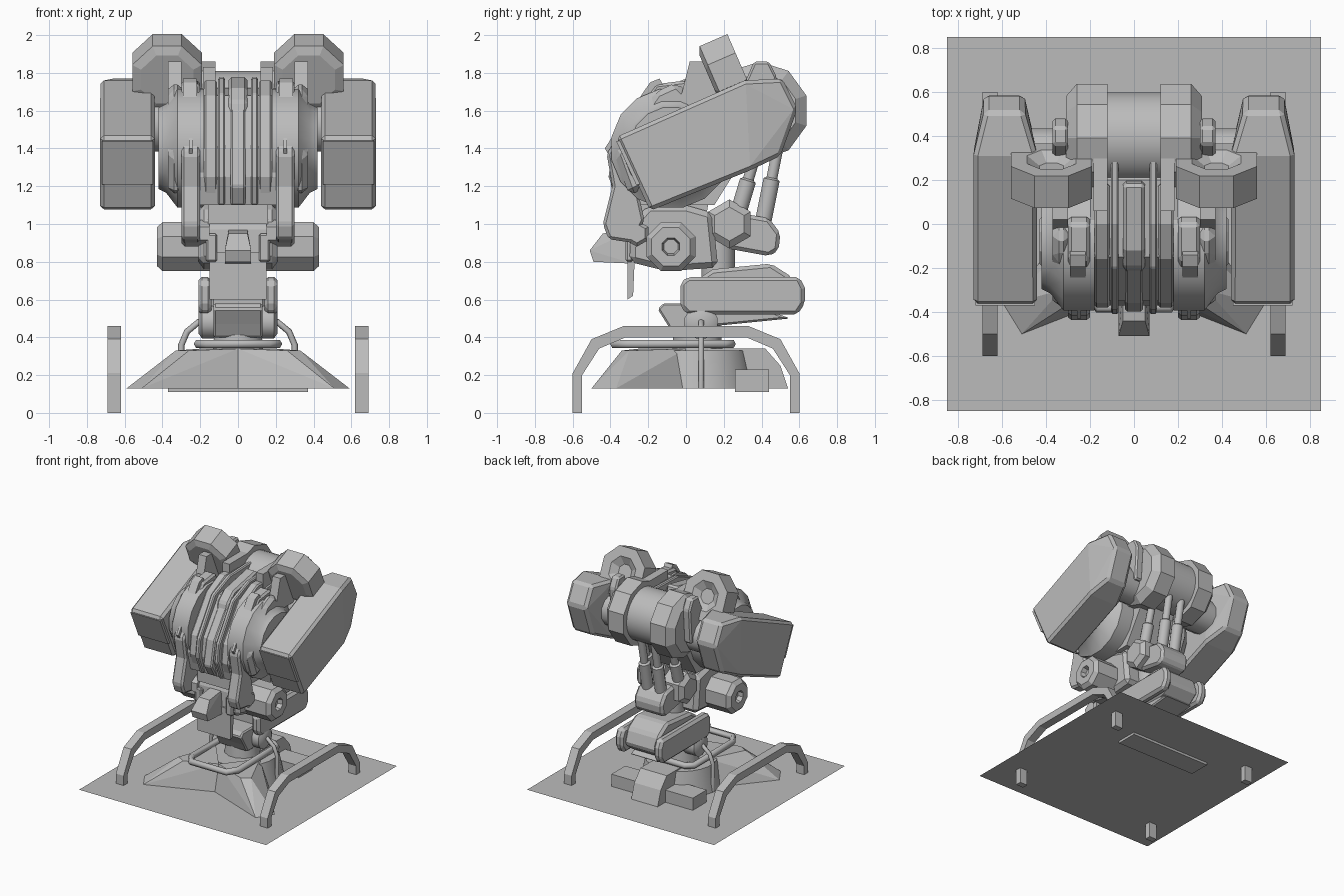
import bpy
import bmesh
from math import cos, sin, pi, radians
from mathutils import Vector

if "Cube" in bpy.data.objects:
    bpy.data.objects.remove(bpy.data.objects["Cube"], do_unlink=True)

# single painted-metal colour
grey = bpy.data.materials.new("plain grey metal")
grey.use_nodes = True
grey.diffuse_color = (.5, .5, .5, 1)
grey.node_tree.nodes["Principled BSDF"].inputs["Base Color"].default_value = (.5, .5, .5, 1)


def finish(bm, name, mirror=False, bevel=0, smooth=False):
    """Turn a bmesh into a finished object with optional mirror and bevel."""
    bmesh.ops.remove_doubles(bm, verts=bm.verts, dist=.0001)
    bmesh.ops.recalc_face_normals(bm, faces=bm.faces)
    mesh = bpy.data.meshes.new(name)
    bm.to_mesh(mesh)
    bm.free()
    mesh.materials.append(grey)
    part = bpy.data.objects.new(name, mesh)
    bpy.context.collection.objects.link(part)
    if bevel:
        modifier = part.modifiers.new("edge bevel", "BEVEL")
        modifier.width = bevel
        modifier.segments = 1
        modifier.limit_method = "ANGLE"
    if mirror:
        part.modifiers.new("mirror", "MIRROR")
    if smooth:
        bpy.ops.object.select_all(action="DESELECT")
        part.select_set(True)
        bpy.context.view_layer.objects.active = part
        bpy.ops.object.shade_smooth_by_angle(angle=radians(40))
    return part


def slab(name, profile, inner, outer, mirror=True, bevel=0):
    """Extrude a (y, z) profile sideways from inner x to outer x."""
    bm = bmesh.new()
    face = bm.faces.new([bm.verts.new((inner, y, z)) for y, z in profile])
    grown = bmesh.ops.extrude_face_region(bm, geom=[face])["geom"]
    moved = [item for item in grown if isinstance(item, bmesh.types.BMVert)]
    bmesh.ops.translate(bm, verts=moved, vec=(outer - inner, 0, 0))
    return finish(bm, name, mirror, bevel)


def middle(name, profile, half, bevel=0):
    """Extrude a (y, z) profile across the centre line."""
    return slab(name, profile, -half, half, False, bevel)


def hull(name, points, mirror=False, bevel=0):
    """Convex block around a few corner points."""
    bm = bmesh.new()
    for point in points:
        bm.verts.new(point)
    bmesh.ops.convex_hull(bm, input=bm.verts)
    bmesh.ops.dissolve_limit(bm, angle_limit=radians(2), verts=bm.verts, edges=bm.edges)
    return finish(bm, name, mirror, bevel)


def box(y_min, y_max, z_min, z_max):
    return [(y_min, z_min), (y_max, z_min), (y_max, z_max), (y_min, z_max)]


def lathe(name, outline, centre, sides=8, axis=(1, 0, 0), mirror=True, smooth=False):
    """Spin an outline of (distance, radius) pairs around an axis."""
    bm = bmesh.new()
    turn = Vector(axis).to_track_quat("X", "Z")
    rings = []
    for along, radius in outline:
        ring = []
        for step in range(sides):
            angle = (step + .5) * 2 * pi / sides
            spot = Vector((along, radius * cos(angle), radius * sin(angle)))
            ring.append(bm.verts.new(turn @ spot + Vector(centre)))
        rings.append(ring)
    for low, high in zip(rings, rings[1:]):
        for step in range(sides):
            after = (step + 1) % sides
            bm.faces.new((low[step], low[after], high[after], high[step]))
    bm.faces.new(rings[0])
    bm.faces.new(rings[-1])
    return finish(bm, name, mirror, smooth=smooth)


def tube(name, points, radius, mirror=False, closed=False):
    """Round tube along a path."""
    curve = bpy.data.curves.new(name, "CURVE")
    curve.dimensions = "3D"
    curve.bevel_depth = radius
    curve.bevel_resolution = 1
    spline = curve.splines.new("POLY")
    spline.points.add(len(points) - 1)
    for target, point in zip(spline.points, points):
        target.co = (*point, 1)
    spline.use_cyclic_u = closed
    curve.materials.append(grey)
    part = bpy.data.objects.new(name, curve)
    bpy.context.collection.objects.link(part)
    if mirror:
        part.modifiers.new("mirror", "MIRROR")


# ground sheet
bm = bmesh.new()
bmesh.ops.create_grid(bm, x_segments=1, y_segments=1, size=.85)
bmesh.ops.translate(bm, verts=bm.verts, vec=(0, 0, .13))
finish(bm, "ground_sheet")

# side rails standing on the floor
half_outer = [(.6, 0), (.6, .21), (.5, .39), (.33, .46)]
half_inner = [(.32, .4), (.46, .34), (.55, .2), (.55, 0)]
slab("side_rail", [(-y, z) for y, z in half_outer] + half_outer[::-1]
     + half_inner[::-1] + [(-y, z) for y, z in half_inner], .62, .69)

# splayed base
lathe("base_core", [(0, .31), (.2, .27)], (0, .06, .13), 24, (0, 0, 1), False, True)
hull("base_front_foot", [(.59, -.37, .13), (.51, -.5, .13), (.3, -.02, .13), (0, -.3, .13),
                         (.33, -.3, .33), (.26, -.34, .33), (.2, 0, .34), (0, -.25, .34)], True)
middle("base_rear_lobe", [(0, .13), (.54, .13), (.5, .25), (.42, .34), (0, .34)], .12)
middle("base_rear_box", box(.26, .44, .11, .23), .37)
tube("base_ring", [(x * sx, y, .365) for sx, pairs in (
    (1, [(.16, -.38), (.21, -.3), (.21, .2), (.16, .24)]),
    (-1, [(.16, .24), (.21, .2), (.21, -.3), (.16, -.38)])) for x, y in pairs], .025, closed=True)
tube("base_hose", [(.3, .08, .13), (.3, .36, .37), (.3, .09, .37), (.26, .09, .45),
                   (.2, .09, .48), (.1, .09, .48)][:1] + [
    (.3, .08, .36), (.27, .08, .43), (.21, .08, .48), (.1, .08, .48)], .017, True)

# lower joint and rear swing links
lathe("pedestal", [(0, .14), (.25, .12)], (0, .06, .3), 12, (0, 0, 1), False, True)
middle("lower_joint", [(-.15, .55), (-.12, .58), (.1, .58), (.34, .58), (.55, .5), (.15, .46),
                       (.02, .4), (-.06, .4), (-.1, .47)], .13, .01)
lathe("lower_joint_cap", [(0, .09), (.19, .09), (.21, .06)], (0, .08, .48), 12, smooth=True)
slab("swing_link", [(-.03, .56), (.01, .52), (.59, .52), (.63, .58), (.63, .66), (.6, .72),
                    (.01, .72), (-.03, .69)], .14, .21, bevel=.02)
middle("swing_core", [(.05, .7), (.14, .76), (.45, .79), (.56, .72), (.6, .6), (.5, .52), (.05, .54)],
       .15, .02)
lathe("waist_post", [(0, .09), (.4, .09)], (0, .17, .6), 16, (0, 0, 1), False, True)

# waist with hip drums
middle("waist", [(-.3, .8), (-.1, .75), (.17, .77), (.14, 1.06), (0, 1.1), (-.2, 1.1), (-.29, 1)],
       .21, .03)
middle("front_apron", [(-.31, .6), (-.28, .62), (-.27, .85), (-.31, .85)], .15)
middle("waist_neck", [(-.3, 1), (.1, 1), (.15, 1.3), (-.3, 1.3)], .16)
lathe("hip_drum", [(.15, .14), (.4, .14), (.43, .11), (.43, .05), (.39, .04)], (0, -.08, .88))
hull("nose_block", [(x * side, y, z) for side in (1, -1) for x, y, z in (
    (.07, -.51, .86), (.07, -.49, .8), (.05, -.44, .95), (.07, -.28, .79), (.05, -.28, .97))])
slab("waist_vent", box(-.32, -.28, .8, .95), .11, .17, bevel=.01)
lathe("plate_pivot", [(.15, .07), (.28, .07), (.3, .05)], (0, -.26, .95), 6)

# back joint and pistons
lathe("back_joint", [(.02, .13), (.17, .13), (.2, .09)], (0, .23, 1), 6)
middle("back_block", [(.22, .87), (.44, .83), (.49, .86), (.5, .95), (.44, 1.03), (.22, 1.07)], .13, .02)
for name, x, y, lean in (("outer_piston", .13, .25, .3), ("inner_piston", .06, .4, .2)):
    lathe(name, [(0, .045), (.27, .045), (.28, .03), (.55, .03)], (x, y, .97), 12,
          (0, lean, 1), smooth=True)

# torso core and layered ribs
middle("torso_core", [(-.33, 1.1), (-.37, 1.25), (-.35, 1.4), (-.15, 1.68), (.2, 1.72), (.4, 1.5),
                      (.15, 1.1)], .2)
slab("outer_rib", [(-.33, 1.12), (-.38, 1.25), (-.36, 1.4), (-.16, 1.68), (0, 1.76), (.18, 1.76),
                   (.2, 1.4), (0, 1.1)], .11, .18, bevel=.01)
slab("inner_rib", [(-.35, 1.1), (-.41, 1.25), (-.39, 1.4), (-.2, 1.69), (0, 1.77), (.31, 1.78),
                   (.2, 1.4), (0, 1.1)], .07, .105, bevel=.008)
middle("front_spine", [(-.34, 1.1), (-.4, 1.2), (-.36, 1.4), (-.2, 1.62), (0, 1.5), (0, 1.1)], .04, .01)
middle("top_hatch", [(-.22, 1.57), (-.2, 1.65), (-.12, 1.72), (.18, 1.78), (.2, 1.7), (0, 1.55)],
       .05, .015)
lathe("torso_disc", [(.18, .32), (.32, .32), (.38, .24), (.42, .22), (.42, .1)],
      (0, -.08, 1.4), 16, smooth=True)
slab("top_post", box(.06, .3, 1.6, 1.83), .12, .185)

# long front armour plates, with raised panels
slab("front_plate", [(-.44, 1), (-.41, .92), (-.28, .9), (-.22, 1.02), (-.26, 1.2), (-.2, 1.4),
                     (.04, 1.7), (0, 1.76), (-.16, 1.74), (-.34, 1.5), (-.42, 1.37), (-.39, 1.2)],
     .2, .3, bevel=.015)
slab("plate_flank", [(-.38, 1.37), (-.3, 1.15), (-.2, 1.2), (.06, 1.65), (-.05, 1.75), (-.16, 1.7),
                     (-.3, 1.5)], .29, .37, bevel=.03)
slab("raised_panel", [(-.34, 1.53), (-.33, 1.49), (-.1, 1.7), (-.14, 1.77), (-.19, 1.75)], .22, .29)
slab("plate_latch", [(-.43, 1.4), (-.4, 1.35), (-.3, 1.5), (-.34, 1.54)], .24, .26)

# rear barrel between the pods
axle = (0, .39, 1.6)
lathe("barrel_middle", [(-.14, .21), (.14, .21)], axle, 32, mirror=False, smooth=True)
lathe("barrel_flange", [(.12, .26), (.26, .26), (.31, .2)], axle, 10)
lathe("pod_axle", [(.25, .14), (.5, .14)], (0, .3, 1.52), 12, smooth=True)
slab("rear_spike", [(.26, 1.5), (.46, 1.5), (.48, 1.78), (.44, 1.86), (.36, 1.86), (.29, 1.7)],
     .3, .37, bevel=.012)

# side pods with tapered tails
pod_front = [(-.37, 1.46), (-.19, 1.07)]
shoulder = [(.31, 1.76), (.33, 1.28)]
tail = [(.51, 1.77), (.59, 1.61), (.5, 1.36)]
hull("side_pod", [(x, y, z) for x in (.44, .73) for y, z in pod_front + shoulder]
     + [(x, y, z) for x in (.5, .68) for y, z in tail], True, .02)
hull("pod_front_cover", [(x, y - .01, z) for x in (.45, .72)
                         for y, z in ((-.36, 1.44), (-.255, 1.21), (-.3, 1.44), (-.2, 1.21))], True)

# tilted octagonal shoulder drums, recessed at the rear
lathe("shoulder_drum", [(-.09, .15), (-.07, .2), (.09, .2), (.09, .12), (.05, .06)],
      (.375, .21, 1.8), 8, (0, .92, .4))
slab("drum_bracket", [(-.06, 1.6), (.2, 1.6), (.2, 1.8), (.1, 1.86), (.02, 1.86), (-.02, 1.7)], .3, .37)
